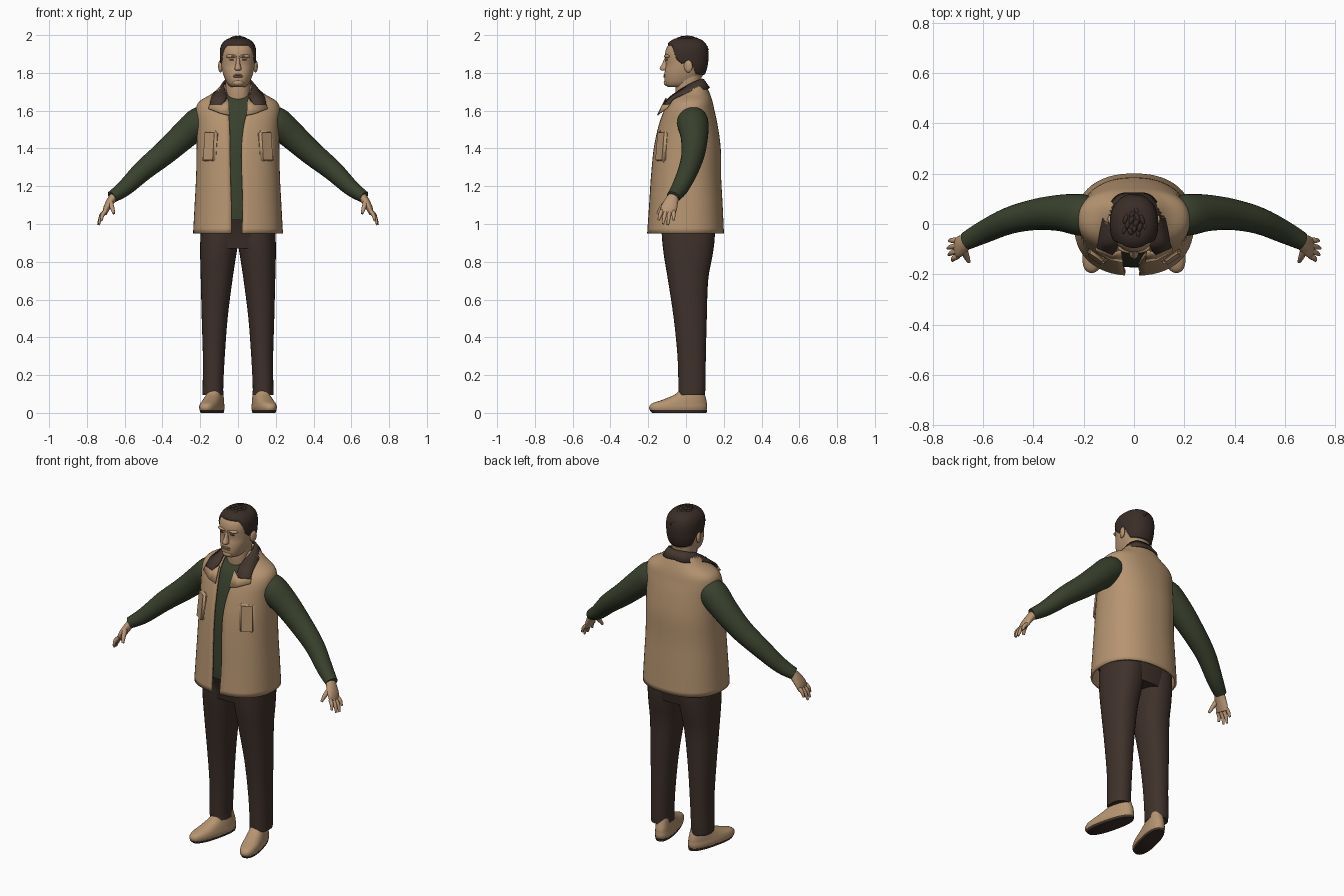
import bpy, bmesh, math, random
from mathutils import Vector, Matrix

if "Cube" in bpy.data.objects:
    bpy.data.objects.remove(bpy.data.objects["Cube"])
random.seed(4)


def material(name, r, g, b):
    m = bpy.data.materials.new(name)
    m.use_nodes = True
    m.diffuse_color = (r, g, b, 1)
    m.node_tree.nodes["Principled BSDF"].inputs["Base Color"].default_value = (r, g, b, 1)
    return m


TAN = material("tan cloth", .47, .30, .165)
SKIN = material("skin", .49, .31, .18)
LIP = material("lip", .38, .22, .13)
GREEN = material("dark green knit", .041, .052, .026)
BROWN = material("dark brown trousers", .050, .031, .024)
COLLAR = material("brown collar", .055, .036, .027)
HAIR = material("dark brown hair", .042, .026, .020)


def finish(name, bm, mat, angle=50):
    bmesh.ops.recalc_face_normals(bm, faces=bm.faces)
    mesh = bpy.data.meshes.new(name)
    bm.to_mesh(mesh)
    bm.free()
    mesh.materials.append(mat)
    ob = bpy.data.objects.new(name, mesh)
    bpy.context.collection.objects.link(ob)
    bpy.ops.object.select_all(action='DESELECT')
    ob.select_set(True)
    bpy.context.view_layer.objects.active = ob
    bpy.ops.object.shade_smooth_by_angle(angle=math.radians(angle))
    return ob


def dense(rows, n=4):
    """Smooth curve through rows of numbers."""
    out = []
    for i in range(len(rows) - 1):
        quad = [rows[max(i - 1, 0)], rows[i], rows[i + 1], rows[min(i + 2, len(rows) - 1)]]
        for k in range(n):
            t = k / n
            out.append([b + .5 * t * (c - a + t * (2*a - 5*b + 4*c - d + t * (3*(b - c) + d - a)))
                        for a, b, c, d in zip(*quad)])
    return out + [list(rows[-1])]


def skin_rings(name, rings, mat, closed=True, caps=True):
    bm = bmesh.new()
    vr = [[bm.verts.new(p) for p in ring] for ring in rings]
    n = len(vr[0])
    for a, b in zip(vr, vr[1:]):
        for i in range(n if closed else n - 1):
            j = (i + 1) % n
            bm.faces.new((a[i], a[j], b[j], b[i]))
    if caps:
        bm.faces.new(vr[0])
        bm.faces.new(vr[-1])
    return finish(name, bm, mat)


def oval(z, x0, x1, y0, y1, a, p):
    c, s = math.cos(a), math.sin(a)
    f = lambda v: math.copysign(abs(v) ** (2 / p), v)
    return Vector(((x0 + x1) / 2 + (x1 - x0) / 2 * f(c), (y0 + y1) / 2 + (y1 - y0) / 2 * f(s), z))


def loft(name, rows, mat, p=2.2, segs=32, side=1, place=Matrix(), n=4):
    """Stack of ovals; each row is z, x range, y range."""
    flip = Matrix.Diagonal((side, 1, 1, 1)) @ place
    return skin_rings(name, [[flip @ oval(*r, 2 * math.pi * i / segs, p) for i in range(segs)]
                             for r in dense(rows, n)], mat)


def tube(name, pts, mat, side=1, segs=20):
    """Limb along a path; each point is x, y, z, depth radius, height radius."""
    pts = dense(pts)
    pos = [Vector(q[:3]) for q in pts]
    rings = []
    for i, q in enumerate(pts):
        d = (pos[min(i + 1, len(pos) - 1)] - pos[max(i - 1, 0)]).normalized()
        u = (Vector((0, 1, 0)) - d * d.y).normalized()
        v = d.cross(u)
        ring = []
        for k in range(segs):
            a = 2 * math.pi * k / segs
            w = pos[i] + u * q[3] * math.cos(a) + v * q[4] * math.sin(a)
            ring.append((w.x * side, w.y, w.z))
        rings.append(ring)
    return skin_rings(name, rings, mat)


def blobs(name, places, mat, sub=3):
    """Stretched balls: centre, size and turn about z."""
    bm = bmesh.new()
    for c, s, turn in places:
        m = Matrix.Translation(c) @ Matrix.Rotation(turn, 4, 'Z') @ Matrix.Diagonal((*s, 1))
        bmesh.ops.create_icosphere(bm, subdivisions=sub, radius=1, matrix=m)
    return finish(name, bm, mat)


def thicken(ob, t):
    m = ob.modifiers.new("thickness", 'SOLIDIFY')
    m.thickness, m.offset = t, 0


# Open vest: z, half width, front, back, left gap, right gap
VEST = [(.95, .232, -.2, .195, .02, .035), (1.1, .224, -.19, .188, .025, .035),
        (1.25, .216, -.18, .18, .02, .04), (1.4, .213, -.165, .178, .018, .042),
        (1.52, .213, -.14, .162, .03, .045), (1.6, .217, -.112, .145, .05, .05),
        (1.645, .2, -.085, .135, .056, .056), (1.685, .135, -.05, .122, .06, .06),
        (1.735, .08, 0, .1, .065, .065)]
rings = []
for z, w, f, b, gl, gr in dense(VEST):
    a0 = -math.pi / 2 + math.asin((gl / w) ** 1.15)
    a1 = 1.5 * math.pi - math.asin((gr / w) ** 1.15)
    rings.append([oval(z, -w, w, f, b, a0 + (a1 - a0) * i / 56, 2.3) for i in range(57)])
thicken(skin_rings("vest", rings, TAN, closed=False, caps=False), .012)

# Shirt body follows the vest from the inside
shirt = [(1.02, -.205, .205, -.172, .165)]
shirt += [(z, .026 - w, w - .026, f + .018, b - .02) for z, w, f, b, _, _ in VEST[1:8]]
loft("shirt_body", shirt + [(1.70, -.068, .068, -.045, .08)], GREEN, 2.3, 48)

# Trousers seat
loft("trouser_seat", [(.87, -.186, .186, -.112, .14), (.95, -.198, .198, -.13, .155),
                      (1.04, -.195, .195, -.165, .16)], BROWN, 2.5, 48)

SHOE = [(.012, -.05, .05, -.195, .11), (.03, -.053, .053, -.2, .115), (.05, -.05, .05, -.185, .113),
        (.07, -.046, .046, -.125, .11), (.1, -.04, .04, -.055, .1), (.13, -.036, .036, -.03, .09)]
for side, word in ((1, "left"), (-1, "right")):
    # Legs and shoes
    loft(word + "_trouser_leg", [
        (.095, .076, .187, -.038, .1), (.14, .078, .187, -.04, .103), (.3, .07, .186, -.045, .105),
        (.5, .055, .192, -.065, .11), (.7, .03, .197, -.095, .117), (.82, .012, .2, -.115, .138),
        (.9, 0, .2, -.125, .15), (.97, 0, .197, -.13, .153)], BROWN, 2.3, side=side)
    turn = Matrix.Translation((.128, 0, 0)) @ Matrix.Rotation(math.radians(14), 4, 'Z')
    loft(word + "_shoe", SHOE, TAN, 2.4, side=side, place=turn)
    loft(word + "_sole", [(0, -.047, .047, -.185, .112), (.014, -.051, .051, -.197, .114)],
         BROWN, 2.4, side=side, place=turn)

    # Sleeve, palm, fingers and thumb
    tube(word + "_sleeve", [
        (.165, .036, 1.56, .072, .07), (.21, .036, 1.535, .083, .08), (.29, .044, 1.465, .073, .073),
        (.39, .038, 1.375, .062, .064), (.5, .012, 1.285, .053, .055), (.6, -.033, 1.19, .045, .043),
        (.668, -.068, 1.143, .036, .032)], GREEN, side, 28)
    tube(word + "_palm", [
        (.645, -.058, 1.16, .026, .024), (.672, -.075, 1.125, .035, .022),
        (.695, -.09, 1.085, .043, .018), (.706, -.097, 1.055, .038, .012)], SKIN, side)
    for i, (tx, ty, tz) in enumerate([(.722, -.145, 1.02), (.736, -.122, 1.0),
                                      (.74, -.096, .995), (.734, -.066, 1.02)]):
        base = Vector((.7, -.128 + .021 * i, 1.07))
        tip = Vector((tx, ty, tz))
        mid = (base + tip) / 2 + Vector((.006, 0, .003))
        tube(f"{word}_finger_{i + 1}", [(*base, .011, .011), (*mid, .0105, .0105),
                                        (*tip, .006, .006)], SKIN, side, 12)
    tube(word + "_thumb", [(.678, -.095, 1.125, .014, .014), (.667, -.128, 1.088, .013, .012),
                           (.657, -.15, 1.055, .007, .007)], SKIN, side, 12)

    # Chest pocket
    bm = bmesh.new()
    m = (Matrix.Translation((.147 * side, -.127, 1.41)) @ Matrix.Rotation(.6 * side, 4, 'Z')
         @ Matrix.Rotation(-.1, 4, 'X') @ Matrix.Diagonal((.085, .03, .17, 1)))
    bmesh.ops.create_cube(bm, size=1, matrix=m)
    bmesh.ops.bevel(bm, geom=bm.edges[:], offset=.012, segments=3, affect='EDGES')
    finish(word + "_pocket", bm, TAN)

    # Turned lapel
    lapel = [[(.05, -.105, 1.665), (.085, -.117, 1.632), (.15, -.088, 1.634)],
             [(.045, -.15, 1.575), (.09, -.142, 1.585), (.155, -.105, 1.61)]]
    thicken(skin_rings(word + "_lapel", [[(x * side, y, z) for x, y, z in r] for r in lapel],
                       TAN, closed=False, caps=False), .008)

# Collar wraps from one lapel round the neck to the other
inner = [(0, .09, 1.765), (.05, .08, 1.765), (.075, .04, 1.75), (.07, -.02, 1.715),
         (.062, -.085, 1.67), (.085, -.12, 1.63)]
outer = [(0, .122, 1.72), (.06, .115, 1.715), (.107, .06, 1.705), (.128, 0, 1.69),
         (.142, -.065, 1.665), (.148, -.092, 1.63)]
strip = [[(-x, y, z) for x, y, z in reversed(d[1:])] + d
         for d in ([tuple(q) for q in dense(inner)], [tuple(q) for q in dense(outer)])]
thicken(skin_rings("collar", strip, COLLAR, closed=False, caps=False), .01)

# Neck and head
loft("neck", [(1.62, -.06, .06, -.045, .07), (1.7, -.064, .064, -.055, .075),
              (1.8, -.07, .07, -.05, .085)], SKIN)
SKULL = [(z, -w, w, f, b) for z, w, f, b in [
    (1.724, .035, -.092, .03), (1.733, .048, -.106, .05), (1.75, .061, -.113, .066),
    (1.78, .074, -.115, .085), (1.81, .083, -.112, .1), (1.84, .088, -.107, .108),
    (1.87, .09, -.109, .112), (1.9, .091, -.111, .113), (1.93, .088, -.104, .108),
    (1.955, .076, -.087, .095), (1.973, .052, -.06, .07), (1.981, .012, -.015, .025)]]
loft("head", SKULL, SKIN, 2.2, 48, n=5)

# Hair cap: the skull swells above the hairline and sinks below it
hair = loft("hair_cap", SKULL, HAIR, 2.2, 96, n=8)
LINE = [(-.2, 1.945), (-.075, 1.945), (-.05, 1.87), (-.02, 1.845), (0, 1.86), (.03, 1.85),
        (.05, 1.795), (.2, 1.77)]


def hairline(y):
    for (a, za), (b, zb) in zip(LINE, LINE[1:]):
        if y <= b:
            return za + (zb - za) * (y - a) / (b - a)


for v in hair.data.vertices:
    grow = min(max((v.co.z - hairline(v.co.y)) / .015 + .5, 0), 1)
    centre = Vector((0, 0, 1.87))
    v.co = centre + (v.co - centre) * (.93 + .13 * grow)

# Short swept locks on the crown
locks = []
for i in range(75):
    t = 1 - .62 * (i + .5) / 75
    r, a = math.sqrt(1 - t * t), i * 2.39996
    d = Vector((r * math.cos(a), r * math.sin(a), t))
    if d.z > .6 or d.y > -.3:
        c = Vector((d.x * .092, .004 + d.y * .108, 1.873 + d.z * .115))
        locks.append((c, (.010, random.uniform(.016, .024), .0105), random.uniform(-.6, .6)))
blobs("hair_locks", locks, HAIR, 2)

# Face details
loft("nose", [(1.812, -.012, .012, -.128, -.09), (1.822, -.018, .018, -.139, -.09),
              (1.85, -.011, .011, -.126, -.09), (1.88, -.009, .009, -.112, -.09)], SKIN, segs=20)
both = (1, -1)
blobs("ears", [((.093 * s, .012, 1.835), (.011, .023, .033), -.25 * s) for s in both], SKIN)
blobs("brow_ridges", [((.036 * s, -.1, 1.888), (.03, .014, .01), .3 * s) for s in both], SKIN)
blobs("eyebrows", [((.037 * s, -.107, 1.889), (.022, .007, .004), .32 * s) for s in both], HAIR)
blobs("eyes", [((.034 * s, -.102, 1.868), (.013, .005, .0035), .3 * s) for s in both], HAIR)
blobs("lips", [((0, -.112, z), (.026, .008, .005), 0) for z in (1.789, 1.780)], LIP)
blobs("chin", [((0, -.1, 1.748), (.03, .018, .018), 0)], SKIN)
